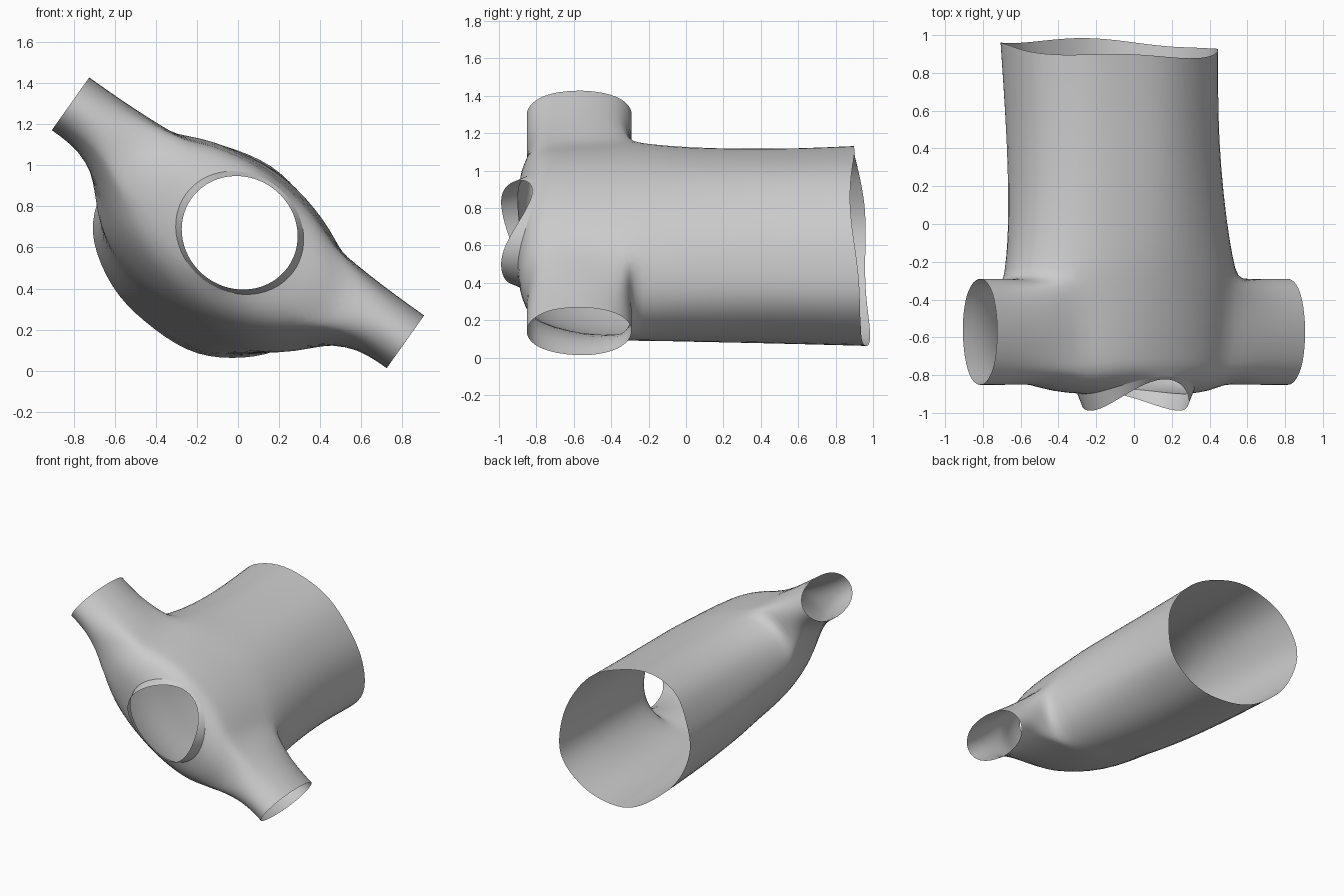
import bpy, bmesh
from math import sin, cos, pi, atan2, radians

if "Cube" in bpy.data.objects:
    bpy.data.objects.remove(bpy.data.objects["Cube"])

N = 32                                   # columns round the body
TILT = radians(35.4)                     # the shirt is rolled about its length


def place(u, v, y):
    """Shirt width u / depth v / length y -> world position."""
    return (u * cos(TILT) + v * sin(TILT), y,
            0.72 - u * sin(TILT) + v * cos(TILT))


def ring(y, u, v, a, b, lift=0.0, drop=0.0, fold=0.0):
    """One cross-section; lift raises the sides, drop lowers the chest side."""
    pts = []
    for i in range(N):
        t = 2 * pi * i / N
        k = 1 + fold * (sin(5 * t + 1) + 0.6 * sin(9 * t))
        yy = y - lift * cos(t) ** 2 + drop * max(0, sin(t)) ** 2
        pts.append((u + a * k * cos(t), v + b * k * sin(t), yy))
    return pts


def finish(bm, name):
    bmesh.ops.delete(bm, geom=[v for v in bm.verts if not v.link_faces], context='VERTS')
    bmesh.ops.recalc_face_normals(bm, faces=bm.faces)
    me = bpy.data.meshes.new(name)
    bm.to_mesh(me)
    bm.free()
    ob = bpy.data.objects.new(name, me)
    bpy.context.collection.objects.link(ob)
    for p in me.polygons:
        p.use_smooth = True
    mod = ob.modifiers.new("smooth", 'SUBSURF')
    mod.levels = mod.render_levels = 1
    return ob


# Body: sections from hem to neckline (y, u, v, a, b, lift, drop, fold)
neck_base = ring(-0.865, 0.035, -0.035, 0.325, 0.29, 0.035, 0.06)
sections = [ring(*s) for s in (
    (0.93, -0.03, -0.175, 0.62, 0.49, 0, 0, 0.012),
    (0.60, -0.02, -0.17, 0.605, 0.48, 0, 0, 0.012),
    (0.30, -0.01, -0.16, 0.61, 0.47, 0, 0, 0.010),
    (0.00, 0, -0.145, 0.635, 0.455, 0, 0, 0.008),
    (-0.18, 0, -0.13, 0.67, 0.44, 0, 0, 0.006),
    (-0.29, 0, -0.125, 0.70, 0.43, 0, 0, 0.004),
    (-0.42, 0, -0.12, 0.68, 0.42),
    (-0.56, 0, -0.11, 0.665, 0.405),
    (-0.70, 0, -0.09, 0.65, 0.375, 0.02, 0.02),
    (-0.79, 0, -0.065, 0.61, 0.345, 0.06, 0.05),
    (-0.84, 0.015, -0.045, 0.48, 0.31, 0.05, 0.06))] + [neck_base]
# wavy hem, longer at the back
sections[0] = [(u, v, y - 0.045 * (v + 0.175) / 0.49 + 0.012 * sin(i * 0.8))
               for i, (u, v, y) in enumerate(sections[0])]

bm = bmesh.new()
grid = [[bm.verts.new(place(*p)) for p in s] for s in sections]
R0, R1, C0, C1 = 5, 9, -3, 4             # armhole rows and columns


def side_col(c, side):
    return (c if side > 0 else N // 2 - c) % N


holes = {min(side_col(c, s), side_col(c + 1, s)) if abs(side_col(c, s) - side_col(c + 1, s)) == 1
         else N - 1 for s in (1, -1) for c in range(C0, C1)}
for r in range(len(grid) - 1):
    for c in range(N):
        if R0 <= r < R1 and c in holes:
            continue
        d = (c + 1) % N
        bm.faces.new((grid[r][c], grid[r][d], grid[r + 1][d], grid[r + 1][c]))

# Sleeves: each grows from its armhole loop to a flattened cuff
loop = ([(R0, c) for c in range(C0, C1)] + [(r, C1) for r in range(R0, R1)]
        + [(R1, c) for c in range(C1, C0, -1)] + [(r, C0) for r in range(R1, R0, -1)])
for side in (1, -1):
    keys = [(r, side_col(c, side)) for r, c in loop]
    prev = [grid[r][c] for r, c in keys]
    # (how far out, how much of the cuff shape)
    for out, blend in ((0.22, 0.45), (0.5, 0.85), (0.75, 1.0), (1.0, 1.0)):
        new = []
        for r, c in keys:
            u, v, y = sections[r][c]
            t = atan2((y + 0.57) / 0.28, (v + 0.06) / 0.24)
            cv, cy = 0.163 * cos(t), -0.57 + 0.285 * sin(t)
            new.append(bm.verts.new(place(u + (side - u) * out,
                                          v + (cv - v) * blend, y + (cy - y) * blend)))
        for i in range(len(prev)):
            j = (i + 1) % len(prev)
            bm.faces.new((prev[i], prev[j], new[j], new[i]))
        prev = new
finish(bm, "shirt_body_and_sleeves")

# Collar: short band standing up from the neckline, taller at the sides
bm = bmesh.new()
rim = ring(-0.895, 0.035, -0.035, 0.29, 0.272, 0.095, 0.075)
low, high = ([bm.verts.new(place(*p)) for p in s] for s in (neck_base, rim))
for i in range(N):
    j = (i + 1) % N
    bm.faces.new((low[i], low[j], high[j], high[i]))
finish(bm, "collar")
